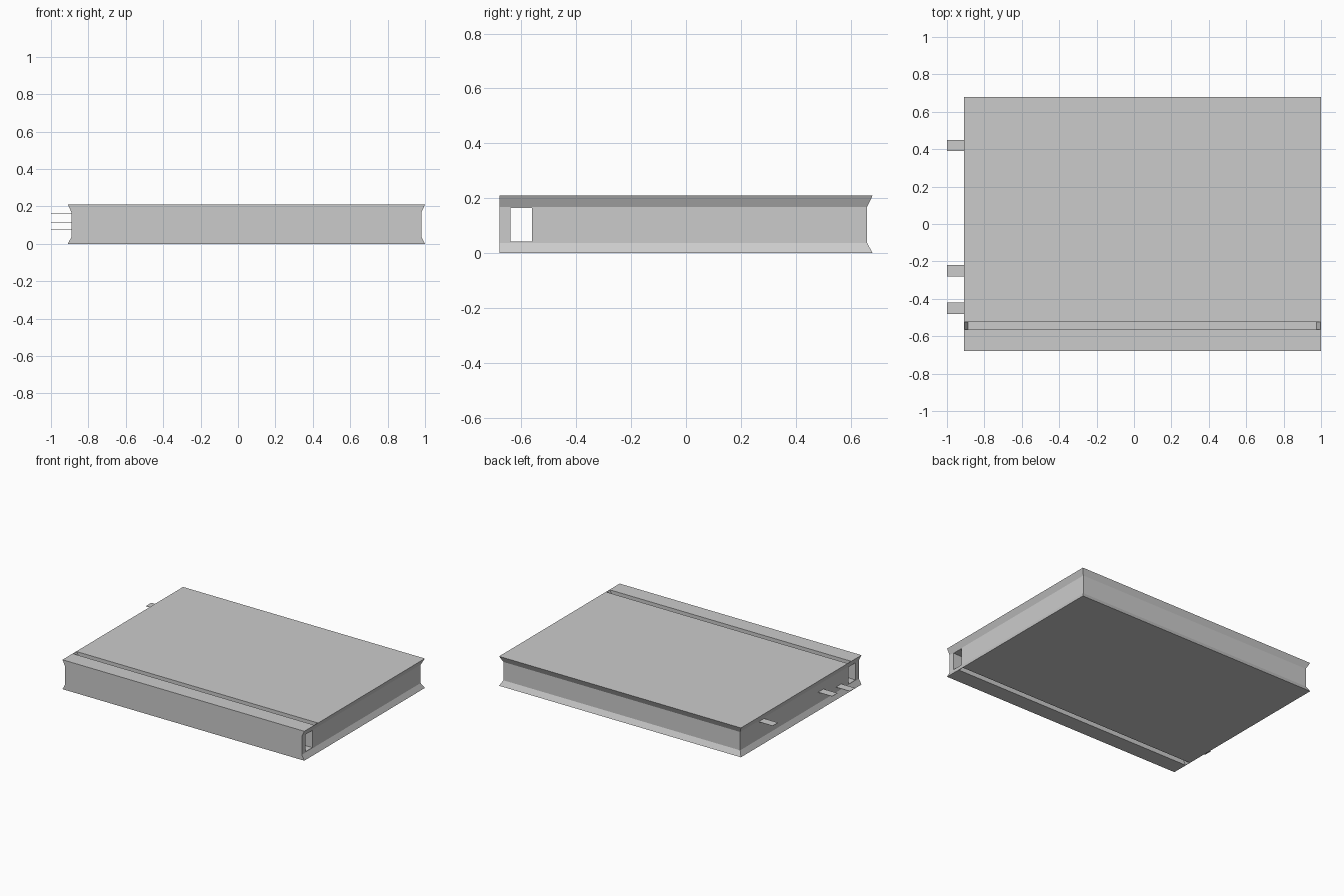
import bpy, bmesh

cube = bpy.data.objects.get("Cube")
if cube:
    bpy.data.objects.remove(cube, do_unlink=True)

# Single flat colour
grey = bpy.data.materials.new("light grey")
grey.use_nodes = True
colour = (0.6, 0.6, 0.6, 1)
grey.diffuse_color = colour
grey.node_tree.nodes["Principled BSDF"].inputs["Base Color"].default_value = colour

LEFT, RIGHT = -0.91, 1.0
FRONT, BACK = -0.68, 0.68
TOP, INSET = 0.21, 0.02


def loft(name, rings):
    """Solid through stacked rectangles given as (x0, x1, y0, y1, z)."""
    bm = bmesh.new()
    loops = []
    for x0, x1, y0, y1, z in rings:
        corners = ((x0, y0), (x1, y0), (x1, y1), (x0, y1))
        loops.append([bm.verts.new((x, y, z)) for x, y in corners])
    bm.faces.new(loops[0][::-1])
    bm.faces.new(loops[-1])
    for a, b in zip(loops, loops[1:]):
        for i in range(4):
            j = (i + 1) % 4
            bm.faces.new((a[i], a[j], b[j], b[i]))
    bmesh.ops.recalc_face_normals(bm, faces=bm.faces)
    mesh = bpy.data.meshes.new(name)
    bm.to_mesh(mesh)
    bm.free()
    mesh.materials.append(grey)
    obj = bpy.data.objects.new(name, mesh)
    bpy.context.collection.objects.link(obj)
    return obj


def cut(target, cutter):
    mod = target.modifiers.new(cutter.name, "BOOLEAN")
    mod.operation = "DIFFERENCE"
    mod.solver = "EXACT"
    mod.object = cutter
    cutter.hide_render = True
    cutter.hide_viewport = True
    cutter.display_type = "WIRE"


# Book body: flared covers around the inset page edges, flat spine in front
def body_ring(z, inset):
    return (LEFT + inset, RIGHT - inset, FRONT, BACK - inset, z)


book = loft("book_body", [body_ring(0, 0), body_ring(0.037, INSET),
                          body_ring(0.168, INSET), body_ring(TOP, 0)])

# Hollow running through the spine
cut(book, loft("spine_hollow_cutter", [(-1.2, 1.2, -0.64, -0.562, 0.043),
                                       (-1.2, 1.2, -0.64, -0.562, 0.165)]))

# Hinge grooves in both covers, closed by the flared ends
skin = 0.003
for name, surface, floor in (("top", TOP, 0.173), ("bottom", 0, 0.034)):
    outside = surface + (surface - floor) * 0.1
    rings = []
    for z, inset in ((outside, -0.1 * INSET), (floor, INSET)):
        rings.append((LEFT + inset + skin, RIGHT - inset - skin, -0.565, -0.525, z))
    cut(book, loft(name + "_hinge_groove_cutter", sorted(rings, key=lambda r: r[4])))

# Thin page markers sticking out of the side
for name, y, z in (("back", 0.42, 0.16), ("middle", -0.25, 0.115), ("front", -0.45, 0.075)):
    loft(name + "_page_marker", [(-1.0, -0.88, y - 0.03, y + 0.03, z - 0.001),
                                 (-1.0, -0.88, y - 0.03, y + 0.03, z + 0.001)])
